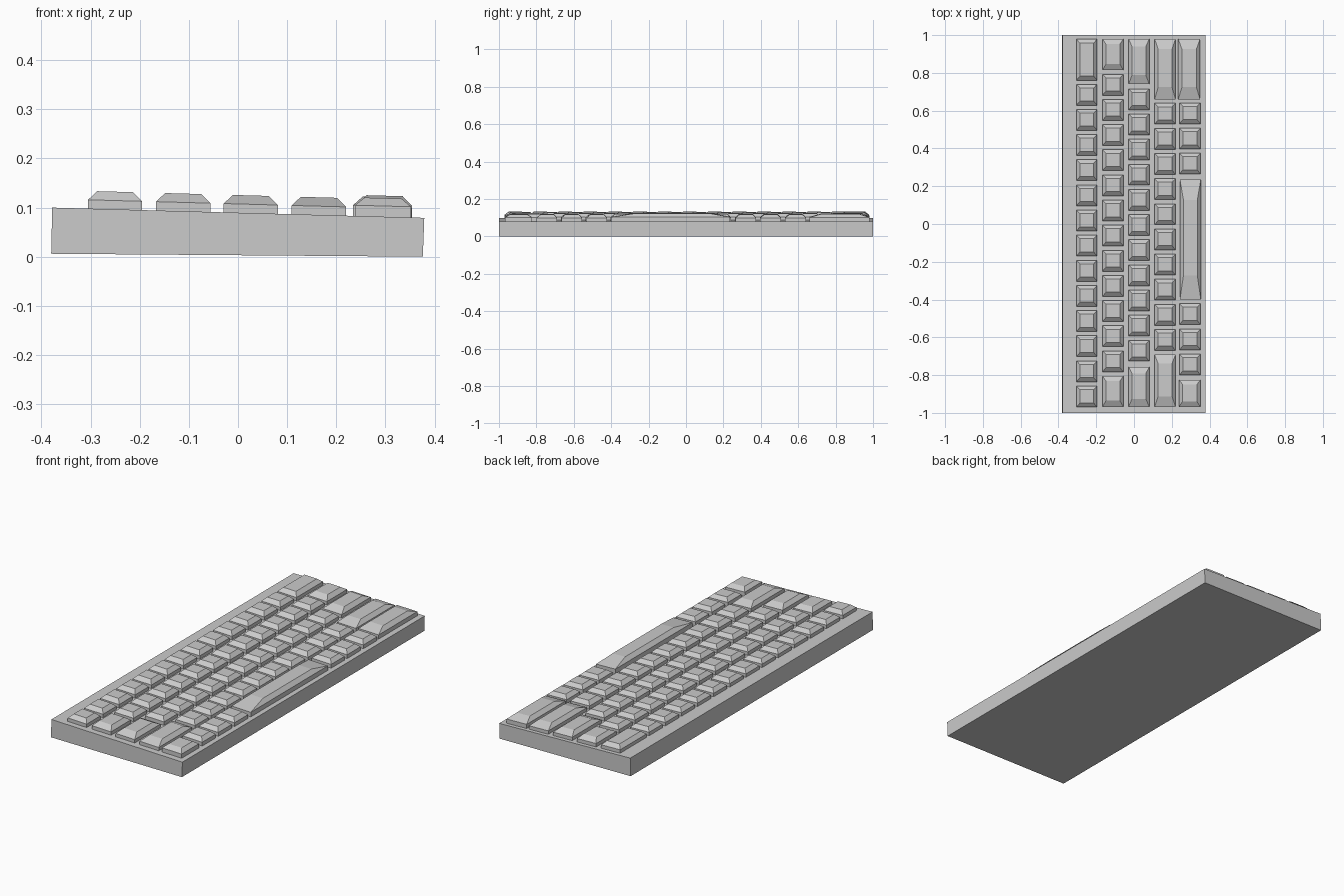
import bpy, bmesh

if "Cube" in bpy.data.objects:
    bpy.data.objects.remove(bpy.data.objects["Cube"])


def mesh_object(name, rings):
    """Closed solid lofted through matching rings of points."""
    bm = bmesh.new()
    loops = [[bm.verts.new(p) for p in ring] for ring in rings]
    n = len(loops[0])
    for a, b in zip(loops, loops[1:]):
        for i in range(n):
            j = (i + 1) % n
            bm.faces.new((a[i], a[j], b[j], b[i]))
    bm.faces.new(loops[0][::-1])
    bm.faces.new(loops[-1])
    bmesh.ops.recalc_face_normals(bm, faces=bm.faces)
    me = bpy.data.meshes.new(name)
    bm.to_mesh(me)
    bm.free()
    ob = bpy.data.objects.new(name, me)
    bpy.context.collection.objects.link(ob)
    return ob


def deck(x):
    return 0.0893 - 0.0277 * x


def key(name, x0, x1, y0, y1, mid=0.018, top=0.036, inset=None):
    """Keycap: straight skirt, then a taper to a smaller flat top."""
    def ring(a0, a1, b0, b1, h):
        return [(x, y, deck(x) + h)
                for x, y in ((a0, b0), (a1, b0), (a1, b1), (a0, b1))]
    w, d = x1 - x0, y1 - y0
    lo, hi = inset or (0.20 * d, 0.17 * d)
    mesh_object(name, [
        ring(x0, x1, y0, y1, -0.001),
        ring(x0, x1, y0, y1, mid),
        ring(x0 + 0.17 * w, x1 - 0.17 * w, y0 + lo, y1 - hi, top)])


# Wedge-shaped case
profile = [(-0.38, 0.006), (0.376, 0.0), (0.379, 0.079), (-0.378, 0.0998)]
mesh_object("case", [[(x, y, z) for x, z in profile] for y in (-1, 1)])

PITCH, HALF = 0.1331, 0.0555
# Rows of letter keys: x range, first key centre, key count
rows = [(-0.305, -0.195, 0.684, 12),
        (-0.167, -0.056, 0.737, 12),
        (-0.029, 0.081, 0.660, 11),
        (0.109, 0.220, 0.584, 10)]
for r, (x0, x1, yc, count) in enumerate(rows):
    for i in range(count):
        y = yc - i * PITCH
        key(f"key_row{r + 1}_{i + 1}", x0, x1, y - HALF, y + HALF)

# Wide keys at both ends of the rows
key("backspace_key", -0.305, -0.195, 0.761, 0.979, inset=(0.022, 0.022))
key("corner_key", -0.305, -0.195, -0.970, -0.858)
ends = [(1, 0.814, -0.804), (2, 0.740, -0.756), (3, 0.660, -0.692)]
for r, right, left in ends:
    x0, x1 = rows[r][:2]
    key(f"wide_key_right_{r + 1}", x0, x1, right, 0.980)
    key(f"wide_key_left_{r + 1}", x0, x1, -0.968, left)

# Bottom row with the space bar
for i, y in enumerate((0.586, 0.452, 0.320, -0.477, -0.611, -0.744)):
    key(f"modifier_key_{i + 1}", 0.240, 0.353, y - HALF, y + HALF, 0.02, 0.037)
key("modifier_key_end", 0.238, 0.352, -0.968, -0.825, 0.022, 0.038)
key("wide_key_bottom", 0.234, 0.350, 0.660, 0.980, 0.022, 0.040)
key("space_bar", 0.243, 0.354, -0.400, 0.236, 0.024, 0.043)
